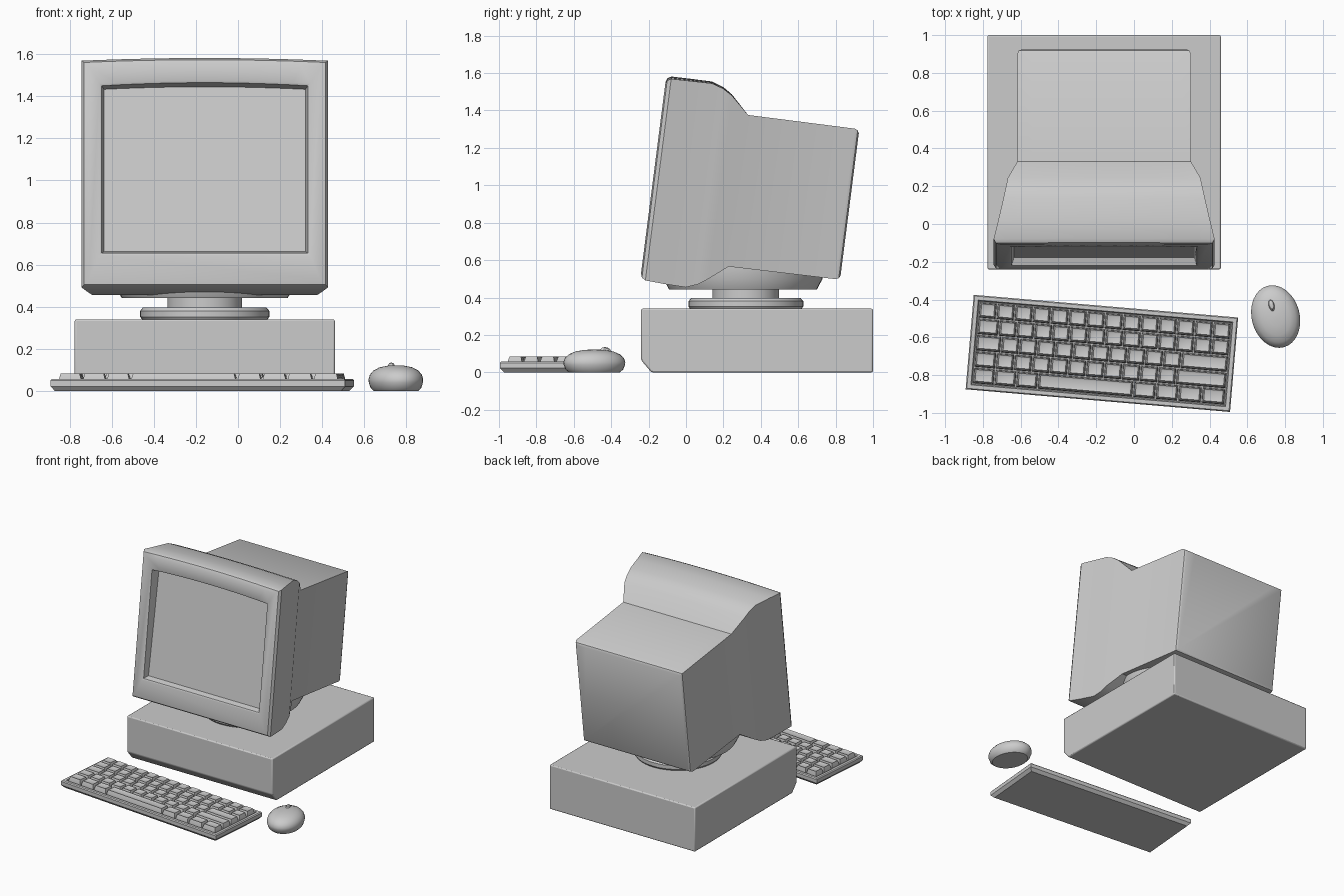
import bpy, bmesh, math
from mathutils import Matrix, Vector

if "Cube" in bpy.data.objects:
    bpy.data.objects.remove(bpy.data.objects["Cube"])


def loft(name, loops, matrix=None, angle=35):
    """Skin a stack of equal-length loops and cap both ends."""
    bm = bmesh.new()
    rings = [[bm.verts.new(p) for p in loop] for loop in loops]
    n = len(rings[0])
    for a, b in zip(rings, rings[1:]):
        for i in range(n):
            j = (i + 1) % n
            bm.faces.new((a[i], a[j], b[j], b[i]))
    bm.faces.new(rings[0])
    bm.faces.new(rings[-1])
    bmesh.ops.recalc_face_normals(bm, faces=bm.faces)
    mesh = bpy.data.meshes.new(name)
    bm.to_mesh(mesh)
    bm.free()
    ob = bpy.data.objects.new(name, mesh)
    bpy.context.collection.objects.link(ob)
    if matrix:
        ob.matrix_world = matrix
    bpy.ops.object.select_all(action='DESELECT')
    ob.select_set(True)
    bpy.context.view_layer.objects.active = ob
    bpy.ops.object.shade_smooth_by_angle(angle=math.radians(angle))
    return ob


def rect(hx, hy, z, cx=0, cy=0):
    return [(cx + sx * hx, cy + sy * hy, z)
            for sx, sy in ((-1, -1), (1, -1), (1, 1), (-1, 1))]


def lathe(name, profile, centre, n=48, sx=1, sy=1, turn=0, tilt=0):
    loops = [[(r * sx * math.cos(2 * math.pi * i / n),
               r * sy * math.sin(2 * math.pi * i / n), z) for i in range(n)]
             for r, z in profile]
    m = (Matrix.Translation(centre) @ Matrix.Rotation(math.radians(turn), 4, 'Z')
         @ Matrix.Rotation(math.radians(tilt), 4, 'X'))
    return loft(name, loops, m)


CX = -0.158

# System case: side profile extruded across, chamfered lower front edge
side = [(-0.24, 0.065), (-0.185, 0), (1, 0), (1, 0.34), (-0.24, 0.34)]
case = loft("system_case", [[(CX + s * 0.618, y, z) for y, z in side]
                            for s in (-1, 1)])
bev = case.modifiers.new("soft_edges", 'BEVEL')
bev.width = 0.008
bev.segments = 2

# Swivel stand
lathe("swivel_disc", [(0.295, 0.335), (0.307, 0.352), (0.307, 0.38), (0.293, 0.397)],
      (CX, 0.32, 0))
lathe("swivel_neck", [(0.178, 0.39), (0.178, 0.45)], (CX, 0.32, 0))
lathe("monitor_foot", [(0.395, 0.442), (0.425, 0.5), (0.425, 0.58)], (CX, 0.305, 0))


# Monitor shell: one skin from the sunken screen, over the frame, to the back
def section(d_low, d_high, half, u0, u1, arch, n=12):
    pts = [(-half, u0), (half, u0)]
    for i in range(n + 1):
        t = 1 - 2 * i / n
        pts.append((half * t, u1 + arch * (1 - t * t)))
    return [(x, d_low + (d_high - d_low) * (u - u0) / (u1 - u0), u) for x, u in pts]


shell = [
    (0.045, 0.075, 0.478, 0.175, 0.955, 0.012),
    (0.005, 0.005, 0.490, 0.161, 0.963, 0.015),
    (0.000, 0.000, 0.500, 0.150, 0.973, 0.015),
    (0.000, 0.000, 0.550, 0.035, 1.055, 0.013),
    (0.008, 0.008, 0.573, 0.012, 1.075, 0.013),
    (0.028, 0.028, 0.585, 0.000, 1.086, 0.013),
    (0.130, 0.130, 0.560, -0.006, 1.088, 0.012),
    (0.247, 0.247, 0.533, -0.009, 1.090, 0.010),
    (0.310, 0.310, 0.520, 0.015, 1.070, 0.008),
    (0.360, 0.360, 0.510, 0.050, 1.040, 0.006),
    (0.460, 0.460, 0.459, 0.130, 0.947, 0),
    (1.035, 1.035, 0.459, 0.136, 0.947, 0),
    (1.052, 1.052, 0.452, 0.143, 0.940, 0),
    (1.060, 1.060, 0.437, 0.158, 0.925, 0),
]
tilt = (Matrix.Translation((CX, -0.245, 0.495))
        @ Matrix.Rotation(math.radians(-7.3), 4, 'X'))
loft("monitor_shell", [section(*s) for s in shell], tilt)

# Keyboard tray with a sunken well
kb = (Matrix.Translation((-0.17, -0.685, 0))
      @ Matrix.Rotation(math.radians(-4.9), 4, 'Z'))
HX, HY = 0.7025, 0.251
loft("keyboard_tray", [rect(HX - i, HY - i, z) for i, z in
                       ((0.02, 0), (0, 0.022), (0, 0.05), (0.006, 0.057),
                        (0.026, 0.057), (0.032, 0.03))], kb)

# Keys: each row lists widths in key units, 14 units across
rows = [
    [1] * 14,
    [1.2] + [12.8 / 13] * 13,
    [1.4] + [1] * 10 + [2.6],
    [1.2] + [1] * 10 + [2.8],
    [1.2, 1.2, 1.2, 5.3, 1.25, 1.25, 1.3, 1.3],
]
unit = 2 * (HX - 0.033) / 14
pitch = 2 * (HY - 0.033) / 5
for r, widths in enumerate(rows):
    y = HY - 0.033 - pitch * (r + 0.5)
    x = -HX + 0.033
    for k, w in enumerate(widths):
        hx, hy, c = w * unit / 2, pitch / 2, x + w * unit / 2
        loft(f"key_{r + 1}_{k + 1}",
             [rect(hx - 0.003, hy - 0.003, 0.028, c, y),
              rect(hx - 0.006, hy - 0.006, 0.06, c, y),
              rect(hx - 0.013, hy - 0.013, 0.084, c, y + 0.002),
              rect(hx - 0.022, hy - 0.022, 0.080, c, y + 0.002)], kb, 30)
        x += w * unit

# Mouse and its wheel
lathe("mouse_body", [(0.82, 0), (0.93, 0.015), (0.99, 0.04), (1, 0.055),
                     (0.95, 0.077), (0.82, 0.097), (0.6, 0.112),
                     (0.3, 0.12), (0.05, 0.122)],
      (0.75, -0.49, 0), 32, 0.127, 0.168, 15)
lathe("mouse_wheel", [(0.2, -0.022), (0.7, -0.016), (1, 0), (0.7, 0.016), (0.2, 0.022)],
      (0.728, -0.43, 0.112), 16, 0.017, 0.034, 15, -12)
